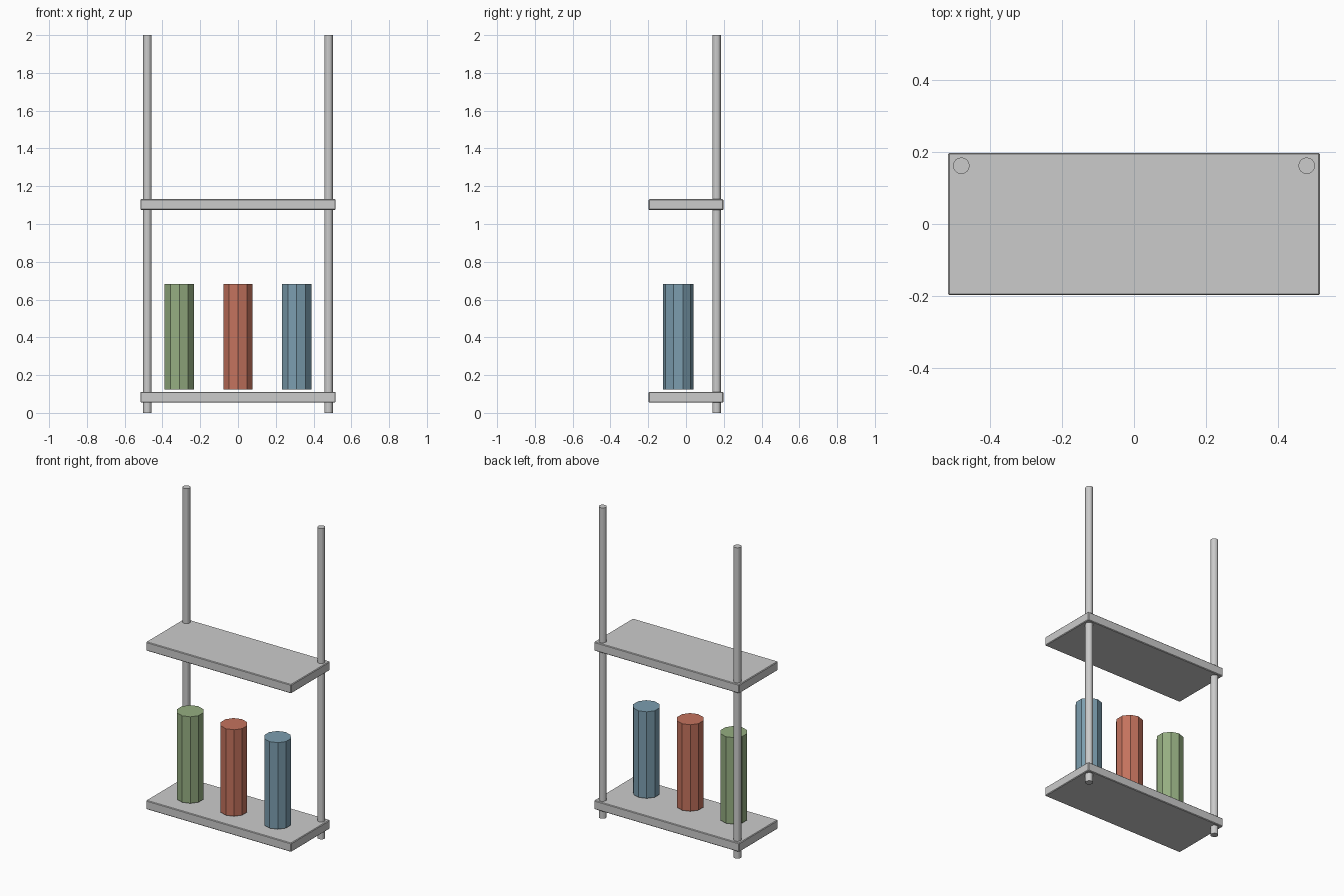
import bpy

if "Cube" in bpy.data.objects:
    bpy.data.objects.remove(bpy.data.objects["Cube"])


def paint(obj, name, color):
    mat = bpy.data.materials.new(name)
    mat.diffuse_color = color
    mat.use_nodes = True
    mat.node_tree.nodes["Principled BSDF"].inputs["Base Color"].default_value = mat.diffuse_color
    obj.data.materials.append(mat)


def cylinder(name, x, y, z0, z1, radius, sides):
    bpy.ops.mesh.primitive_cylinder_add(
        vertices=sides, radius=radius, depth=z1 - z0,
        location=(x, y, (z0 + z1) / 2))
    obj = bpy.context.object
    obj.name = name
    return obj


# Shelf boards with slightly eased edges
for name, z in (("lower_shelf", 0.083), ("upper_shelf", 1.103)):
    bpy.ops.mesh.primitive_cube_add(size=1, location=(0, 0, z))
    shelf = bpy.context.object
    shelf.name = name
    shelf.scale = (1.034, 0.396, 0.057)
    bpy.ops.object.transform_apply(location=False, scale=True)
    bevel = shelf.modifiers.new("eased_edges", 'BEVEL')
    bevel.width = 0.004
    bevel.segments = 1

# Rear support poles
for side, x in (("left", -0.48), ("right", 0.48)):
    cylinder(side + "_pole", x, 0.162, 0, 2, 0.023, 16)

# Coloured bottles, hovering just above the lower shelf
bottles = (("green", -0.311, (0.30, 0.42, 0.22, 1)),
           ("red", 0.0, (0.55, 0.17, 0.11, 1)),
           ("blue", 0.311, (0.20, 0.34, 0.43, 1)))
for color_name, x, color in bottles:
    bottle = cylinder(color_name + "_bottle", x, -0.042, 0.125, 0.682, 0.081, 10)
    paint(bottle, color_name, color)
